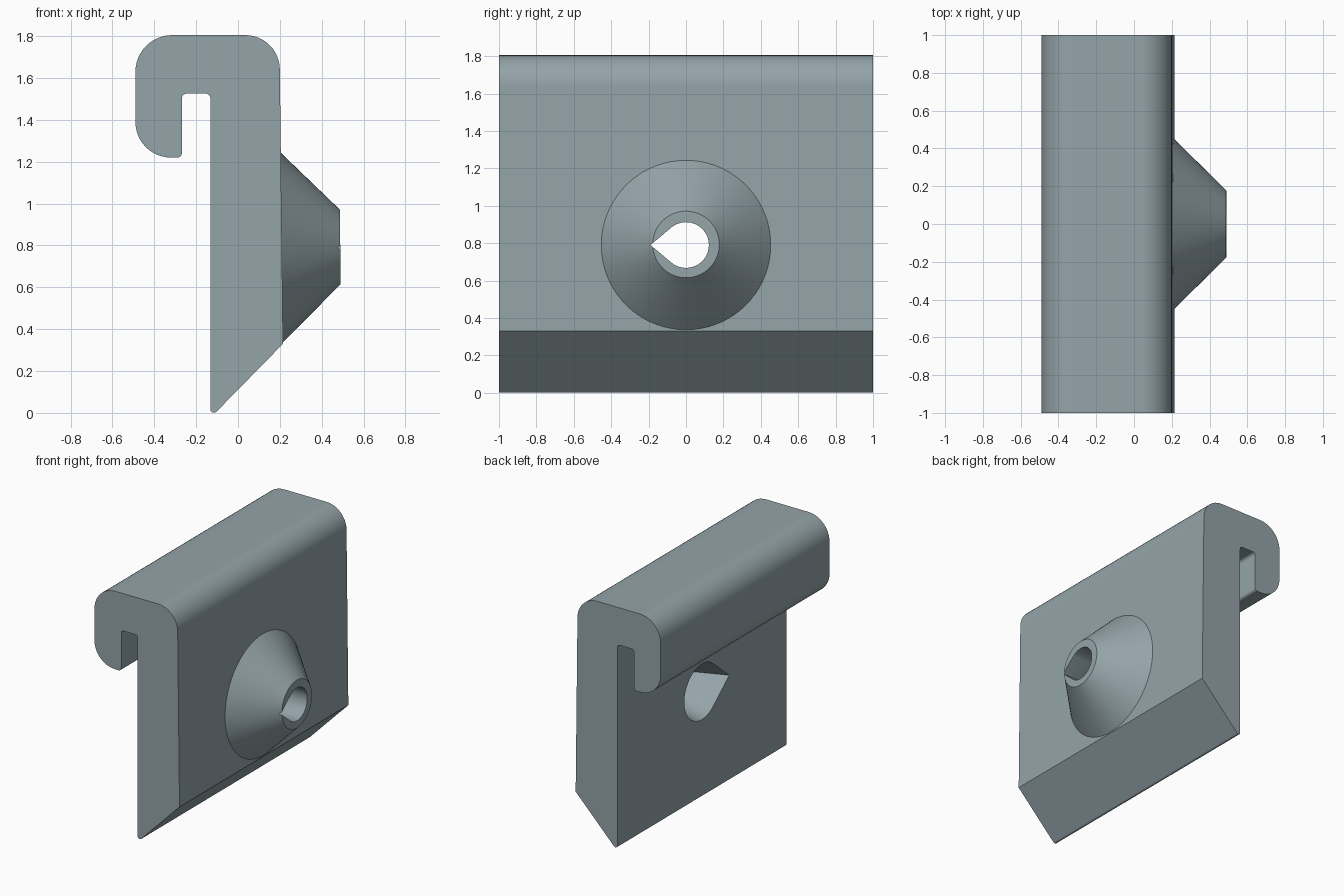
import bpy, bmesh, math
from mathutils import Vector, Matrix

if "Cube" in bpy.data.objects:
    bpy.data.objects.remove(bpy.data.objects["Cube"])

grey = bpy.data.materials.new("blue_grey")
grey.diffuse_color = (0.296, 0.371, 0.397, 1)
grey.use_nodes = True
grey.node_tree.nodes["Principled BSDF"].inputs["Base Color"].default_value = grey.diffuse_color


def rounded(corners, steps=12):
    """Round each (x, z, radius) corner of a closed outline."""
    out = []
    for i, (x, z, r) in enumerate(corners):
        p = Vector((x, z))
        if r == 0:
            out.append(p)
            continue
        a = (Vector(corners[i - 1][:2]) - p).normalized()
        b = (Vector(corners[(i + 1) % len(corners)][:2]) - p).normalized()
        half = a.angle(b) / 2
        centre = p + (a + b).normalized() * r / math.sin(half)
        start = p + a * r / math.tan(half) - centre
        end = p + b * r / math.tan(half) - centre
        sweep = math.pi - 2 * half
        for k in range(steps + 1):
            t = k / steps
            out.append(centre + (start * math.sin((1 - t) * sweep)
                                 + end * math.sin(t * sweep)) / math.sin(sweep))
    return out


def loft(name, rings):
    """Skin a list of equal rings and cap both ends."""
    bm = bmesh.new()
    loops = [[bm.verts.new(p) for p in ring] for ring in rings]
    for a, b in zip(loops, loops[1:]):
        n = len(a)
        for i in range(n):
            bm.faces.new((a[i], a[(i + 1) % n], b[(i + 1) % n], b[i]))
    bm.faces.new(loops[0][::-1])
    bm.faces.new(loops[-1])
    bmesh.ops.recalc_face_normals(bm, faces=bm.faces)
    mesh = bpy.data.meshes.new(name)
    bm.to_mesh(mesh)
    bm.free()
    mesh.materials.append(grey)
    ob = bpy.data.objects.new(name, mesh)
    bpy.context.collection.objects.link(ob)
    return ob


def combine(target, other, operation):
    mod = target.modifiers.new(operation, 'BOOLEAN')
    mod.operation, mod.solver, mod.object = operation, 'EXACT', other
    bpy.context.view_layer.objects.active = target
    bpy.ops.object.modifier_apply(modifier=mod.name)
    bpy.data.objects.remove(other)


# Hooked plate: rounded side profile swept along y
profile = rounded([
    (-0.49, 1.805, 0.175), (0.198, 1.805, 0.165), (0.215, 0.33, 0),
    (-0.132, -0.024, 0.017), (-0.132, 1.525, 0.022), (-0.268, 1.525, 0.022),
    (-0.268, 1.22, 0.022), (-0.49, 1.22, 0.17)])
plate = loft("hook_plate", [[(p.x, y, p.y) for p in profile] for y in (-1, 1)])

# Conical boss, square to the slightly sloping front of the plate
tilt = Matrix.Translation((0.2097, 0, 0.79)) @ Matrix.Rotation(-0.0115, 4, 'Y')
angles = [2 * math.pi * i / 72 for i in range(72)]
boss = loft("boss", [
    [tilt @ Vector((d, r * math.cos(a), r * math.sin(a))) for a in angles]
    for d, r in ((-0.05, 0.453), (0, 0.453), (0.279, 0.178))])
combine(plate, boss, 'UNION')


# Teardrop hole: tapers through the plate, then runs straight through the boss
def teardrop(x, r):
    arc = [math.radians(130 - 260 * i / 48) for i in range(49)]
    pts = [(-1.556 * r, 0)] + [(r * math.cos(a), r * math.sin(a)) for a in arc]
    return [(x, y, 0.79 + z) for y, z in pts]


hole = loft("hole_cutter", [teardrop(-0.20, 0.226), teardrop(0.20, 0.122),
                            teardrop(0.60, 0.122)])
combine(plate, hole, 'DIFFERENCE')

# Smooth rounded surfaces, crisp edges
bpy.ops.object.select_all(action='DESELECT')
plate.select_set(True)
bpy.context.view_layer.objects.active = plate
bpy.ops.object.shade_smooth_by_angle(angle=math.radians(25))
normals = plate.modifiers.new("flat_normals", 'WEIGHTED_NORMAL')
normals.keep_sharp = True
